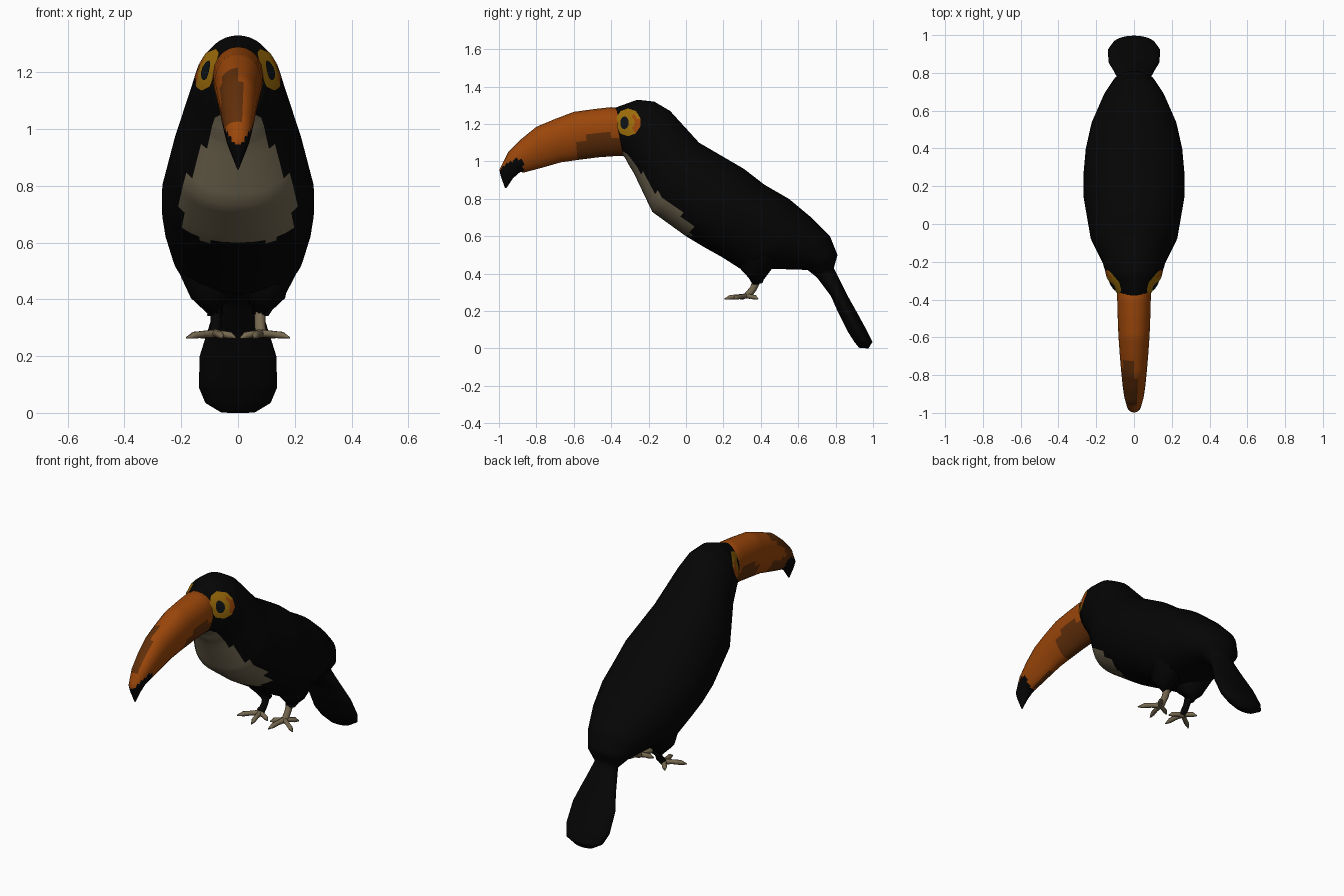
import bpy, bmesh, math
from mathutils import Vector
from mathutils.bvhtree import BVHTree

if "Cube" in bpy.data.objects:
    bpy.data.objects.remove(bpy.data.objects["Cube"])


def mat(name, r, g, b):
    m = bpy.data.materials.new(name)
    m.diffuse_color = (r, g, b, 1)
    m.use_nodes = True
    m.node_tree.nodes["Principled BSDF"].inputs["Base Color"].default_value = m.diffuse_color
    return m


BLACK = mat("black feathers", 0.0015, 0.0015, 0.0015)
ORANGE = mat("orange beak", 0.33, 0.062, 0.003)
BROWN = mat("brown beak patch", 0.12, 0.028, 0.003)
BIB = mat("grey cream bib", 0.17, 0.14, 0.085)
YELLOW = mat("yellow eye skin", 0.33, 0.15, 0.003)
PUPIL = mat("dark eye", 0.004, 0.006, 0.008)
FOOT = mat("tan foot", 0.18, 0.14, 0.08)


def finish(bm, name, mats, angle=40):
    me = bpy.data.meshes.new(name)
    bmesh.ops.recalc_face_normals(bm, faces=bm.faces)
    bm.to_mesh(me)
    bm.free()
    for m in mats:
        me.materials.append(m)
    ob = bpy.data.objects.new(name, me)
    bpy.context.collection.objects.link(ob)
    bpy.ops.object.select_all(action='DESELECT')
    ob.select_set(True)
    bpy.context.view_layer.objects.active = ob
    bpy.ops.object.shade_smooth_by_angle(angle=math.radians(angle))
    return ob


def skin(bm, rings, rule=None):
    """Bridge closed rings of points, cap both ends; rule(centre) -> material."""
    vs = [[bm.verts.new(p) for p in r] for r in rings]
    n = len(vs[0])
    for a, b in zip(vs, vs[1:]):
        for k in range(n):
            j = (k + 1) % n
            f = bm.faces.new((a[k], a[j], b[j], b[k]))
            if rule:
                f.material_index = rule(f.calc_center_median())
    for r in (vs[0], vs[-1]):
        f = bm.faces.new(r)
        if rule:
            f.material_index = rule(f.calc_center_median())


def section(top, bot, hw, n, pinch=0.0, power=1.0):
    """Oval between a top and a bottom (y, z) point; side 0 starts at the bottom."""
    t, b = Vector((0, *top)), Vector((0, *bot))
    out = []
    for k in range(n):
        a = 2 * math.pi * k / n
        p = (t + b) / 2 + (b - t) / 2 * math.cos(a)
        p.x = math.copysign(hw * abs(math.sin(a)) ** power, math.sin(a)) * (1 - pinch * (1 + math.cos(a)) / 2)
        out.append(p)
    return out


def refine(rings, m):
    """Insert straight in-between rings so painted borders can be followed."""
    out = []
    for a, b in zip(rings, rings[1:]):
        out += [[p.lerp(q, i / m) for p, q in zip(a, b)] for i in range(m)]
    return out + [rings[-1]]


def tube(bm, pts, radii, n=8):
    pts = [Vector(p) for p in pts]
    rings = []
    for i, p in enumerate(pts):
        d = pts[min(i + 1, len(pts) - 1)] - pts[max(i - 1, 0)]
        q = d.to_track_quat('Z', 'Y')
        rings.append([p + q @ Vector((math.cos(2 * math.pi * k / n), math.sin(2 * math.pi * k / n), 0)) * radii[i]
                      for k in range(n)])
    skin(bm, rings)


# Body, head and tail in one skin: (top, bottom, half width)
body_secs = [
    ((-0.385, 1.285), (-0.335, 1.03), 0.09), ((-0.26, 1.33), (-0.32, 1.01), 0.138),
    ((-0.17, 1.32), (-0.305, 0.98), 0.155), ((-0.085, 1.27), (-0.28, 0.94), 0.17),
    ((0.07, 1.10), (-0.18, 0.73), 0.232), ((0.31, 0.96), (0.0, 0.60), 0.268),
    ((0.42, 0.875), (0.10, 0.54), 0.268), ((0.55, 0.80), (0.19, 0.49), 0.258),
    ((0.67, 0.70), (0.30, 0.42), 0.232), ((0.77, 0.60), (0.49, 0.425), 0.172),
    ((0.81, 0.50), (0.65, 0.42), 0.12), ((0.79, 0.43), (0.70, 0.38), 0.07),
    ((0.865, 0.28), (0.775, 0.28), 0.11), ((0.91, 0.20), (0.81, 0.20), 0.135),
    ((0.97, 0.09), (0.865, 0.09), 0.138), ((0.997, 0.035), (0.90, 0.035), 0.115),
    ((0.975, 0.0), (0.925, 0.004), 0.06),
]
bib_edge = [(0.60, 0.13), (0.66, 0.185), (0.72, 0.2), (0.78, 0.195), (0.9, 0.145), (1.03, 0.075), (1.06, 0.06)]


def bib_rule(c):
    if c.y > 0.06:
        return 0
    for (z0, w0), (z1, w1) in zip(bib_edge, bib_edge[1:]):
        if z0 <= c.z < z1:
            return int(abs(c.x) < w0 + (w1 - w0) * (c.z - z0) / (z1 - z0))
    return 0


rings = [section(t, b, w, 40, 0, 0.87 if 4 <= i <= 9 else 1) for i, (t, b, w) in enumerate(body_secs)]
bm = bmesh.new()
skin(bm, refine(rings, 5), bib_rule)
bm.normal_update()
tree = BVHTree.FromBMesh(bm)
finish(bm, "body", [BLACK, BIB], 60)

# Beak: curved, narrower below, with a hooked black tip
beak_secs = [
    ((-0.36, 1.285), (-0.32, 1.03), 0.103), ((-0.40, 1.29), (-0.36, 1.03), 0.104),
    ((-0.49, 1.28), (-0.47, 1.022), 0.101), ((-0.60, 1.265), (-0.58, 1.008), 0.096),
    ((-0.70, 1.227), (-0.67, 0.995), 0.088), ((-0.80, 1.185), (-0.75, 0.972), 0.079),
    ((-0.88, 1.12), (-0.82, 0.953), 0.07), ((-0.95, 1.05), (-0.87, 0.94), 0.059),
    ((-0.998, 0.955), (-0.885, 0.945), 0.046), ((-0.99, 0.92), (-0.925, 0.91), 0.03),
    ((-0.968, 0.858), (-0.96, 0.858), 0.003),
]


def beak_rule(c):
    if c.y < -0.87 and c.z < 0.94 + 1.4 * abs(c.x):
        return 2
    # darker patches: low at the base, and along the left of the ridge near the tip
    base = c.y > -0.59 and c.z < 1.14 - 0.5 * max(0, -0.5 - c.y)
    ridge = -0.06 < c.x < 0.01 and c.y < -0.72 and c.z > 1.0 - 0.7 * (c.y + 0.93)
    return 1 if base or ridge else 0


bm = bmesh.new()
skin(bm, refine([section(t, b, w, 24, 0.3) for t, b, w in beak_secs], 4), beak_rule)
finish(bm, "beak", [ORANGE, BROWN, BLACK], 50)


# Eyes: thin patches laid on the head
def on_head(y, z, lift):
    loc, nor, _, _ = tree.ray_cast(Vector((0.6, y, z)), Vector((-1, 0, 0)))
    if loc is None:
        loc, nor, _, _ = tree.find_nearest(Vector((0.1, y, z)))
    if nor.x < 0:
        nor = -nor
    return loc + nor * lift


def patch(name, y, z, ry, rz, lift, mats, n, rule=None):
    for side, label in ((1, "right"), (-1, "left")):
        bm = bmesh.new()
        prev = [bm.verts.new(on_head(y, z, lift))] * n
        for i in range(1, 5):
            r = i / 4
            cur = [bm.verts.new(on_head(y + ry * r * math.cos(2 * math.pi * (k + .5) / n),
                                        z + rz * r * math.sin(2 * math.pi * (k + .5) / n), lift)) for k in range(n)]
            for k in range(n):
                j = (k + 1) % n
                vs = (prev[k], cur[k], cur[j]) if i == 1 else (prev[k], cur[k], cur[j], prev[j])
                f = bm.faces.new(vs)
                if rule:
                    f.material_index = rule(f.calc_center_median())
            prev = cur
        for v in bm.verts:
            v.co.x *= side
        ob = finish(bm, label + "_" + name, mats)
        # make the plate face outwards
        if ob.data.polygons[0].normal.x * side < 0:
            ob.data.flip_normals()


patch("eye_skin", -0.308, 1.208, 0.068, 0.073, 0.004, [YELLOW, ORANGE], 10,
      lambda c: 1 if c.y > -0.283 and c.z < 1.24 else 0)
patch("eye", -0.325, 1.205, 0.023, 0.034, 0.008, [PUPIL], 10)

# Legs with feathered thighs and four spread toes each
for s, label in ((1, "right"), (-1, "left")):
    bm = bmesh.new()
    tube(bm, [(s * 0.10, 0.40, 0.52), (s * 0.09, 0.37, 0.415), (s * 0.08, 0.383, 0.348)], [0.115, 0.078, 0.03], 12)
    finish(bm, label + "_thigh", [BLACK], 60)

    # lower leg: the left one is dark
    bm = bmesh.new()
    tube(bm, [(s * 0.078, 0.385, 0.38), (s * 0.077, 0.36, 0.32), (s * 0.08, 0.325, 0.277)], [0.022, 0.019, 0.02])
    finish(bm, label + "_shank", [FOOT if s > 0 else BLACK], 60)

    bm = bmesh.new()
    for tx, ty in ((0.055, 0.205), (0.182, 0.25), (0.13, 0.385), (0.008, 0.29)):
        a, b = Vector((s * 0.08, 0.322, 0.28)), Vector((s * tx, ty, 0.264))
        tube(bm, [a, a.lerp(b, 0.4) + Vector((0, 0, 0.004)), a.lerp(b, 0.72) + Vector((0, 0, 0.005)), b],
             [0.016, 0.013, 0.014, 0.003], 6)
    finish(bm, label + "_foot", [FOOT], 60)
